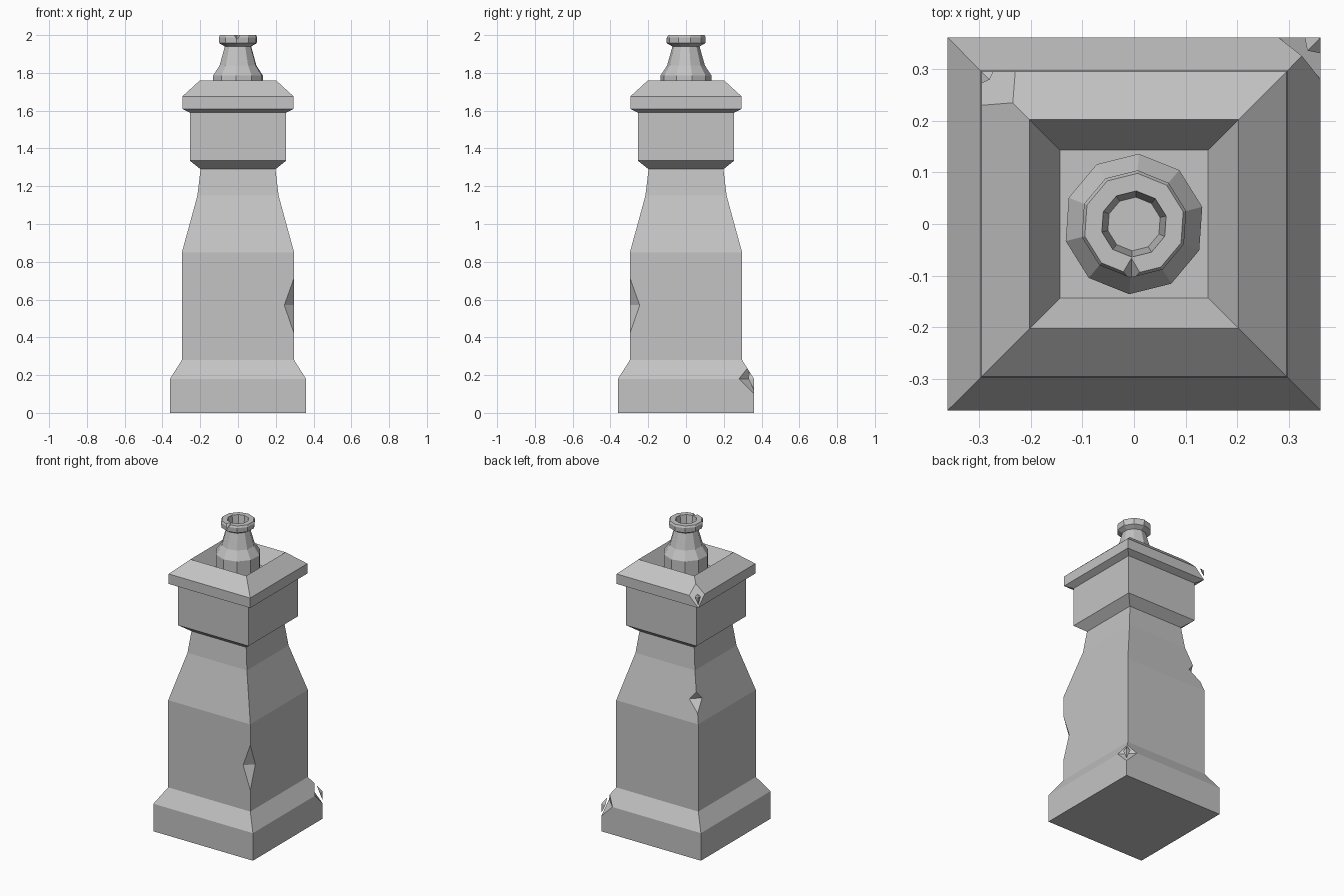
import bpy
import bmesh
from math import cos, sin, pi, radians, sqrt
from mathutils import Vector

if "Cube" in bpy.data.objects:
    bpy.data.objects.remove(bpy.data.objects["Cube"], do_unlink=True)

# Single stone colour
stone = bpy.data.materials.new("grey_stone")
stone.use_nodes = True
colour = (0.55, 0.55, 0.55, 1)
stone.diffuse_color = colour
stone.node_tree.nodes["Principled BSDF"].inputs["Base Color"].default_value = colour


def finish(name, bm):
    bmesh.ops.recalc_face_normals(bm, faces=bm.faces)
    mesh = bpy.data.meshes.new(name)
    bm.to_mesh(mesh)
    bm.free()
    mesh.materials.append(stone)
    obj = bpy.data.objects.new(name, mesh)
    bpy.context.collection.objects.link(obj)
    return obj


def loft(name, profile, sides, turn):
    """Stack flat-sided rings (radius, height) and cap both ends."""
    bm = bmesh.new()
    rings = []
    for r, z in profile:
        angles = [turn + 2 * pi * i / sides for i in range(sides)]
        rings.append([bm.verts.new((r * cos(a), r * sin(a), z)) for a in angles])
    for low, high in zip(rings, rings[1:]):
        for i in range(sides):
            j = (i + 1) % sides
            bm.faces.new((low[i], low[j], high[j], high[i]))
    bm.faces.new(rings[0])
    bm.faces.new(rings[-1])
    return finish(name, bm)


def wedge(sx, sy, mid, low, high, reach=1.25):
    """Corner chip cutter; points are (half width, height) on the corner diagonal."""
    out = Vector((sx, sy, 0)) / sqrt(2)
    side = Vector((-sy, sx, 0)) / sqrt(2)
    mid, low, high = (Vector((r * sqrt(2), z)) for r, z in (mid, low, high))
    tri = [mid, mid + (low - mid) * reach, mid + (high - mid) * reach]
    bm = bmesh.new()
    ends = []
    for s in (-0.3, 0.3):
        ends.append([bm.verts.new(out * p.x + side * s + Vector((0, 0, p.y))) for p in tri])
        bm.faces.new(ends[-1])
    for i in range(3):
        j = (i + 1) % 3
        bm.faces.new((ends[0][i], ends[0][j], ends[1][j], ends[1][i]))
    return finish("chip_cutter", bm)


def carve(target, cutter):
    cutter.hide_render = True
    mod = target.modifiers.new("chip", "BOOLEAN")
    mod.operation = "DIFFERENCE"
    mod.solver = "EXACT"
    mod.object = cutter
    bpy.context.view_layer.objects.active = target
    bpy.ops.object.modifier_apply(modifier=mod.name)
    bpy.data.objects.remove(cutter, do_unlink=True)


# Square stack: plinth, shaft, taper, collar, cap and sunken top
body = [(0.36, 0), (0.36, 0.18), (0.297, 0.28), (0.297, 0.85), (0.215, 1.15),
        (0.198, 1.29), (0.255, 1.335), (0.255, 1.59), (0.295, 1.61),
        (0.295, 1.675), (0.202, 1.76), (0.143, 1.66)]
stack = loft("chimney_stack", [(r * sqrt(2), z) for r, z in body], 4, pi / 4)

# Chips along the corners: shaft, plinth, taper and cap
carve(stack, wedge(1, -1, (0.271, 0.57), (0.297, 0.42), (0.297, 0.715)))
carve(stack, wedge(1, 1, (0.32, 0.18), (0.36, 0.1), (0.325, 0.24)))
carve(stack, wedge(-1, 1, (0.234, 0.98), (0.281, 0.91), (0.248, 1.03)))
carve(stack, wedge(-1, 1, (0.232, 1.735), (0.295, 1.61), (0.235, 1.82)))

# Ten-sided pot with a flared rim and a hollow mouth
pot = [(0.136, 1.65), (0.136, 1.785), (0.1, 1.84), (0.072, 1.94), (0.102, 1.957),
       (0.104, 1.988), (0.098, 2.0), (0.064, 2.0), (0.052, 1.92)]
chimney_pot = loft("chimney_pot", pot, 10, radians(86))

# Small notch in the front of the rim
notch = bmesh.new()
bmesh.ops.create_cone(notch, segments=4, radius1=0.035, radius2=0, depth=0.06, cap_ends=True)
notch_cutter = finish("notch_cutter", notch)
notch_cutter.rotation_euler = (-pi / 2, 0, 0)
notch_cutter.location = (-0.005, -0.096, 2.0)
bpy.context.view_layer.update()
carve(chimney_pot, notch_cutter)
